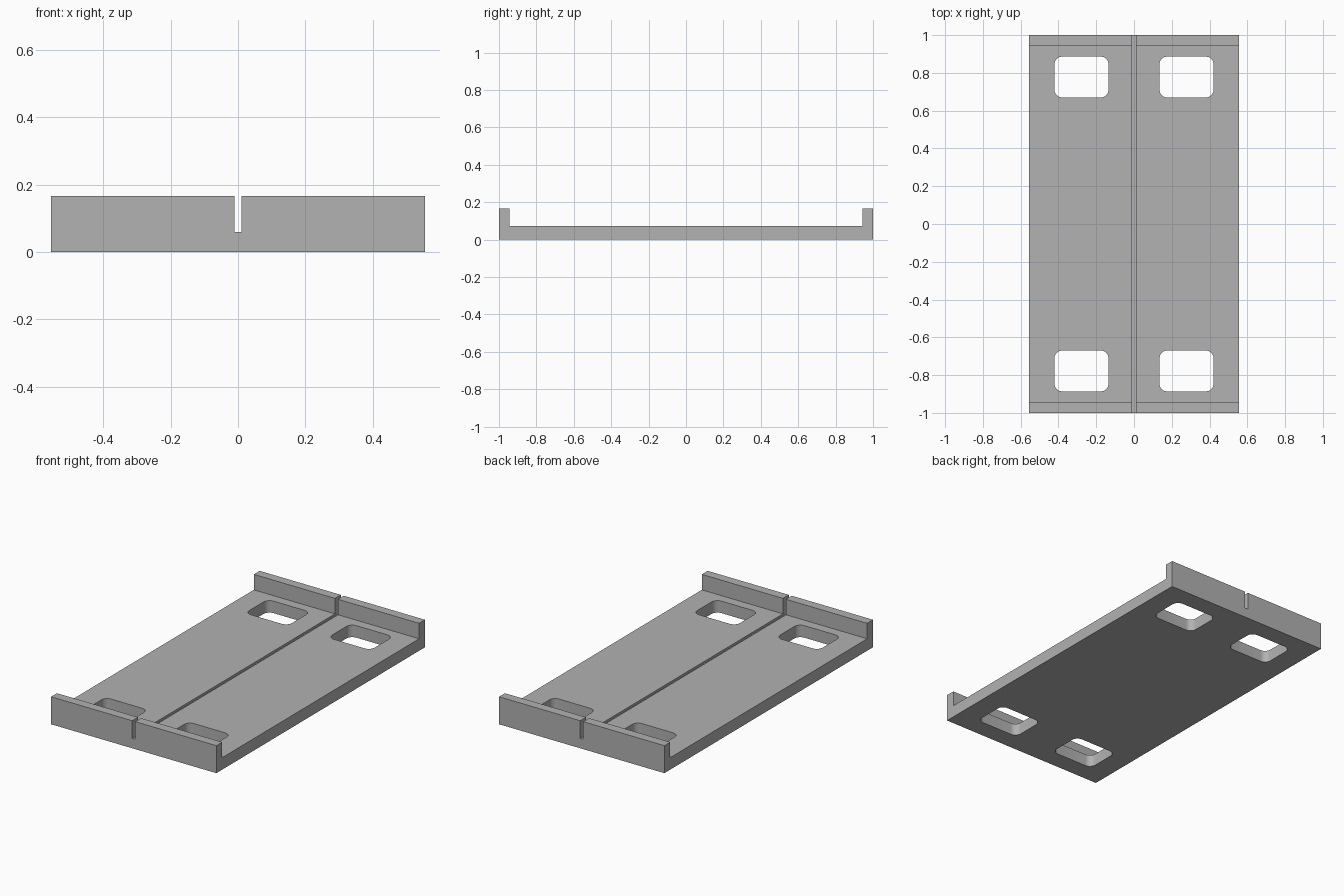
import bpy, bmesh, math

cube = bpy.data.objects.get("Cube")
if cube:
    bpy.data.objects.remove(cube, do_unlink=True)

WIDTH, LENGTH, HEIGHT = 1.11, 2.0, 0.167
FLOOR, LIP = 0.073, 0.056
SLOT_WIDTH, SLOT_FLOOR = 0.02, 0.06
HOLE_X, HOLE_Y = 0.278, 0.778
HOLE_W, HOLE_L, HOLE_R = 0.286, 0.216, 0.04

grey = bpy.data.materials.new("plain grey")
grey.use_nodes = True
colour = (0.445, 0.445, 0.445, 1)
grey.diffuse_color = colour
grey.node_tree.nodes["Principled BSDF"].inputs["Base Color"].default_value = colour


def prism(name, outline, direction):
    """Extrude a closed outline into a solid."""
    bm = bmesh.new()
    face = bm.faces.new([bm.verts.new(p) for p in outline])
    out = bmesh.ops.extrude_face_region(bm, geom=[face])
    moved = [v for v in out["geom"] if isinstance(v, bmesh.types.BMVert)]
    bmesh.ops.translate(bm, verts=moved, vec=direction)
    bmesh.ops.recalc_face_normals(bm, faces=bm.faces)
    mesh = bpy.data.meshes.new(name)
    bm.to_mesh(mesh)
    bm.free()
    mesh.materials.append(grey)
    obj = bpy.data.objects.new(name, mesh)
    bpy.context.collection.objects.link(obj)
    return obj


def rounded_rectangle(cx, cy, w, l, r, z, steps=8):
    points = []
    for i, (sx, sy) in enumerate([(1, 1), (-1, 1), (-1, -1), (1, -1)]):
        for k in range(steps + 1):
            a = math.pi / 2 * (i + k / steps)
            points.append((cx + sx * (w / 2 - r) + r * math.cos(a),
                           cy + sy * (l / 2 - r) + r * math.sin(a), z))
    return points


# Tray with a raised lip at each end
h = LENGTH / 2
side = [(-h, 0), (h, 0), (h, HEIGHT), (h - LIP, HEIGHT), (h - LIP, FLOOR),
        (LIP - h, FLOOR), (LIP - h, HEIGHT), (-h, HEIGHT)]
tray = prism("tray", [(-WIDTH / 2, y, z) for y, z in side], (WIDTH, 0, 0))

# Centre groove and four rounded windows
s = SLOT_WIDTH / 2
cutters = [prism("groove_cutter",
                 [(-s, -2, SLOT_FLOOR), (s, -2, SLOT_FLOOR), (s, -2, 1), (-s, -2, 1)],
                 (0, 4, 0))]
for sx in (-1, 1):
    for sy in (-1, 1):
        outline = rounded_rectangle(sx * HOLE_X, sy * HOLE_Y, HOLE_W, HOLE_L, HOLE_R, -0.5)
        cutters.append(prism("window_cutter", outline, (0, 0, 1)))

bpy.context.view_layer.objects.active = tray
tray.select_set(True)
for cutter in cutters:
    mod = tray.modifiers.new("cut", "BOOLEAN")
    mod.operation = "DIFFERENCE"
    mod.solver = "EXACT"
    mod.object = cutter
    bpy.ops.object.modifier_apply(modifier=mod.name)
    bpy.data.objects.remove(cutter, do_unlink=True)

bpy.ops.object.shade_smooth_by_angle(angle=math.radians(30))
